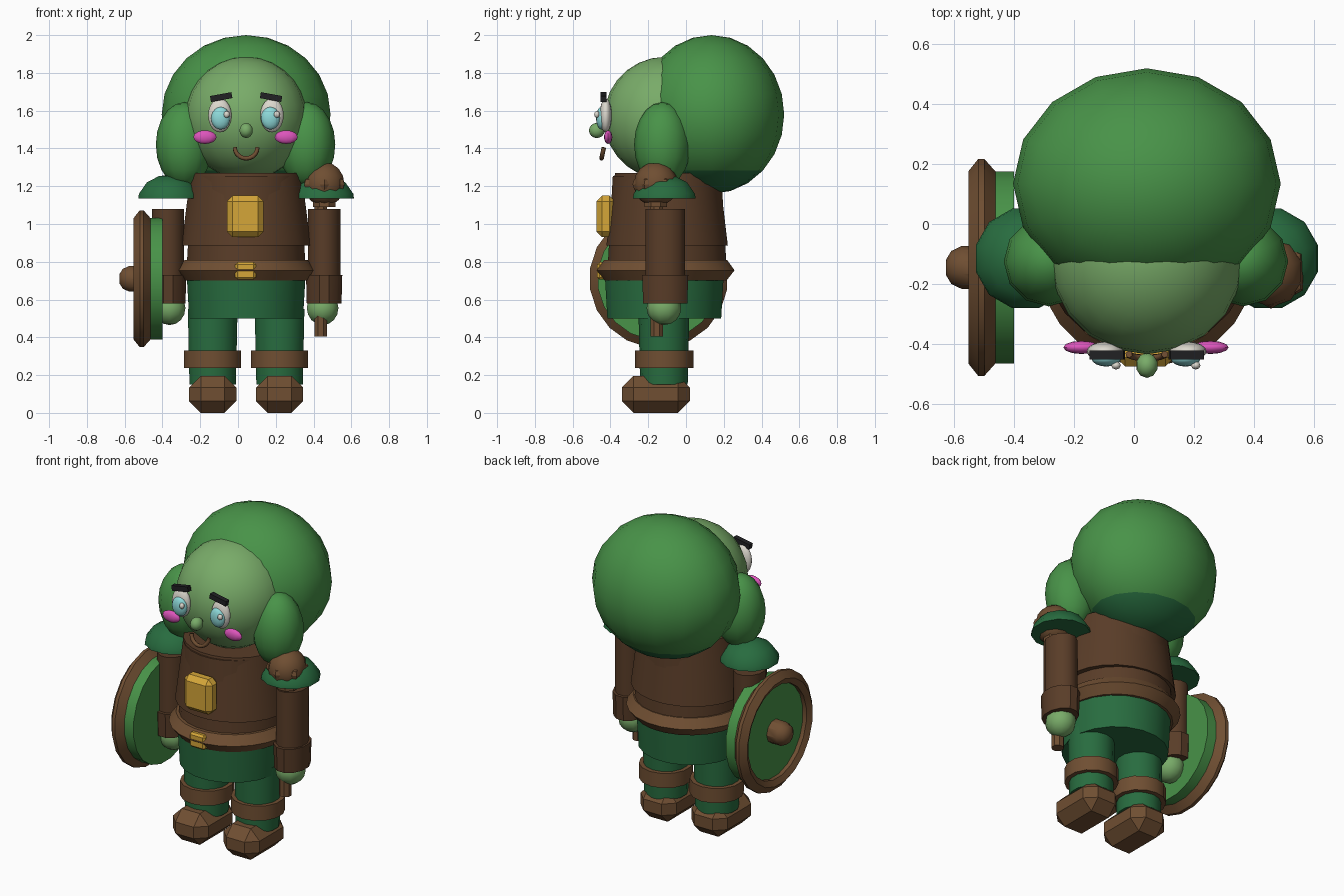
import bpy, bmesh, math
from mathutils import Matrix, Vector

if "Cube" in bpy.data.objects:
    bpy.data.objects.remove(bpy.data.objects["Cube"])

CX, CY = 0.043, -0.11          # centre line of the figure


def mat(name, r, g, b):
    m = bpy.data.materials.new(name)
    m.diffuse_color = (r, g, b, 1)
    m.use_nodes = True
    m.node_tree.nodes["Principled BSDF"].inputs["Base Color"].default_value = m.diffuse_color
    return m


HAIR = mat("leaf_green", .065, .29, .065)
SKIN = mat("pale_green", .19, .41, .14)
CLOTH = mat("dark_green", .021, .15, .05)
LEATHER = mat("brown", .16, .077, .032)
TUNIC = mat("dark_brown", .10, .046, .021)
GOLD = mat("gold", .66, .38, .04)
WHITE = mat("off_white", .72, .69, .62)
CYAN = mat("cyan", .27, .70, .70)
PINK = mat("pink", .72, .09, .50)
BLACK = mat("black", .015, .015, .017)


def finish(bm, name, material, angle=35):
    bmesh.ops.recalc_face_normals(bm, faces=bm.faces)
    me = bpy.data.meshes.new(name)
    bm.to_mesh(me)
    bm.free()
    me.materials.append(material)
    ob = bpy.data.objects.new(name, me)
    bpy.context.collection.objects.link(ob)
    bpy.ops.object.select_all(action='DESELECT')
    ob.select_set(True)
    bpy.context.view_layer.objects.active = ob
    bpy.ops.object.shade_smooth_by_angle(angle=math.radians(angle))
    return ob


def ball(name, c, r, material, u=16, v=10, angle=50):
    bm = bmesh.new()
    bmesh.ops.create_uvsphere(bm, u_segments=u, v_segments=v, radius=1)
    bmesh.ops.transform(bm, verts=bm.verts,
                        matrix=Matrix.Translation(c) @ Matrix.Diagonal((*r, 1)))
    return finish(bm, name, material, angle)


def lathe(name, c, profile, material, n=16, sx=1, sy=1, rot=None, closed=False):
    """Turned part: (radius, height) rings; capped unless the profile is a closed loop."""
    bm = bmesh.new()
    rings = []
    for r, h in profile:
        rings.append([bm.verts.new((r * sx * math.cos(2 * math.pi * (i + .5) / n),
                                    r * sy * math.sin(2 * math.pi * (i + .5) / n), h))
                      for i in range(n)])
    pairs = list(zip(rings, rings[1:]))
    if closed:
        pairs.append((rings[-1], rings[0]))
    for a, b in pairs:
        for i in range(n):
            j = (i + 1) % n
            bm.faces.new((a[i], a[j], b[j], b[i]))
    if not closed:
        bm.faces.new(rings[0])
        bm.faces.new(rings[-1])
    m = Matrix.Translation(c)
    if rot:
        m = m @ rot
    bmesh.ops.transform(bm, verts=bm.verts, matrix=m)
    return finish(bm, name, material)


def block(name, c, size, material, bevel=0, tilt=0):
    bm = bmesh.new()
    bmesh.ops.create_cube(bm, size=1)
    bmesh.ops.scale(bm, vec=size, verts=bm.verts)
    if bevel:
        bmesh.ops.bevel(bm, geom=bm.edges[:], offset=bevel, segments=1, affect='EDGES')
    bmesh.ops.transform(bm, verts=bm.verts,
                        matrix=Matrix.Translation(c) @ Matrix.Rotation(tilt, 4, 'Y'))
    return finish(bm, name, material, 20)


# head, with a big ball of hair behind it whose underside is darker
ball("head", (CX, CY, 1.56), (.325, .325, .325), SKIN, 20, 14)
hair = ball("hair", (CX, .135, 1.58), (.447, .385, .42), HAIR, 16, 12)
hair.data.materials.append(CLOTH)
for p in hair.data.polygons:
    if p.center.z < 1.27:
        p.material_index = 1

# nose and smile
ball("nose", (CX, -.472, 1.495), (.037, .042, .04), SKIN, 10, 8)
curve = bpy.data.curves.new("mouth", 'CURVE')
curve.dimensions = '3D'
curve.bevel_depth = .012
curve.bevel_resolution = 1
curve.use_fill_caps = True
sp = curve.splines.new('POLY')
sp.points.add(10)
for i, pt in enumerate(sp.points):
    a = math.pi + math.pi * i / 10
    pt.co = (CX + .06 * math.cos(a), -.435 - .012 * abs(math.sin(a)),
             1.405 + .058 * math.sin(a), 1)
curve.materials.append(LEATHER)
bpy.context.collection.objects.link(bpy.data.objects.new("mouth", curve))

# tunic, jacket, belt and hips
lathe("tunic", (CX, -.1, 0), [(.29, 1.255), (.318, .76)], TUNIC, 24)
lathe("jacket", (CX, -.1, 0), [(.296, 1.27), (.345, .885)], TUNIC, 24, 1, .94)
lathe("belt", (CX, -.108, 0),
      [(.28, .70), (.325, .70), (.368, .755), (.328, .81), (.28, .81)], LEATHER, 24)
lathe("hips", (CX, -.115, 0), [(.305, .50), (.318, .72)], CLOTH, 20)
block("chest_plate", (.038, -.425, 1.04), (.195, .10, .22), GOLD, .03)
block("belt_buckle", (.04, -.44, .752), (.11, .06, .092), GOLD, .012)

# paired parts
for s, side in ((-1, "left"), (1, "right")):
    # face
    ball(side + "_eye_white", (.042 + s * .138, -.425, 1.575), (.062, .032, .09), WHITE)
    ball(side + "_iris", (.04 + s * .132, -.448, 1.56), (.05, .028, .06), CYAN)
    ball(side + "_eye_glint", (.073 + s * .133, -.472, 1.58), (.016, .014, .018), WHITE, 8, 6)
    block(side + "_eyebrow", (.043 + s * .132, -.437, 1.672), (.115, .03, .032), BLACK,
          tilt=s * .18)
    ball(side + "_cheek", (.04 + s * .215, -.412, 1.46), (.061, .022, .036), PINK, 12, 8)
    # side hair
    ball(side + "_hair_lobe", (.04 + s * .325, -.125, 1.42), (.15, .15, .225), HAIR, 12, 10)
    # shoulder pad: low dome
    lathe(side + "_shoulder_pad", (CX + s * .405, -.115, 1.135),
          [(.172, 0), (.168, .025), (.125, .085), (.06, .118), (.01, .125)], CLOTH, 12)
    # arm, bracer and hand
    ax = CX + s * .413
    lathe(side + "_arm", (ax, CY, 0), [(.104, .70), (.104, 1.08)], TUNIC, 12, .85, 1.03)
    lathe(side + "_bracer", (ax, CY, 0), [(.112, .58), (.117, .73)], TUNIC, 12, .85, 1.08)
    ball(side + "_hand", (ax - s * .008, -.117, .555), (.088, .092, .09), SKIN, 10, 8)
    # leg, cuff and boot
    lx = CX + s * .177
    lathe(side + "_leg", (lx, -.117, 0), [(.126, .15), (.135, .55)], CLOTH, 14)
    lathe(side + "_leg_cuff", (lx, -.115, 0), [(.155, .238), (.155, .33)], LEATHER, 14)
    block(side + "_boot", (lx, -.16, .098), (.25, .36, .196), LEATHER, .062)

# mace held upright: handle, head and studs
lathe("mace_handle", (.438, -.155, 0), [(.037, .405), (.037, 1.2)], LEATHER, 8)
mc = Vector((.457, -.16, 1.21))
lathe("mace_collar", (mc.x, mc.y, 0), [(.065, 1.09), (.065, 1.16)], LEATHER, 8)
ball("mace_head", mc, (.112, .117, .118), LEATHER, 10, 8)
for k in range(6):
    a = math.radians(30 + 60 * k)
    ball("mace_stud", mc + Vector((.095 * math.cos(a), .095 * math.sin(a), 0)),
         (.028, .028, .035), LEATHER, 6, 4, 20)

# round shield on the left arm, turned about the x axis
turn = Matrix.Rotation(-math.pi / 2, 4, 'Y')      # local +z points to -x
sc = (-.40, -.145, .71)
lathe("shield_disc", sc, [(.325, 0), (.325, .11)], HAIR, 20, rot=turn)
lathe("shield_rim", sc,
      [(.29, .075), (.325, .063), (.367, .10), (.367, .12), (.325, .153), (.29, .135)],
      LEATHER, 20, rot=turn, closed=True)
lathe("shield_boss", sc, [(.072, .10), (.072, .175), (.055, .21), (.025, .228)],
      LEATHER, 10, rot=turn)
